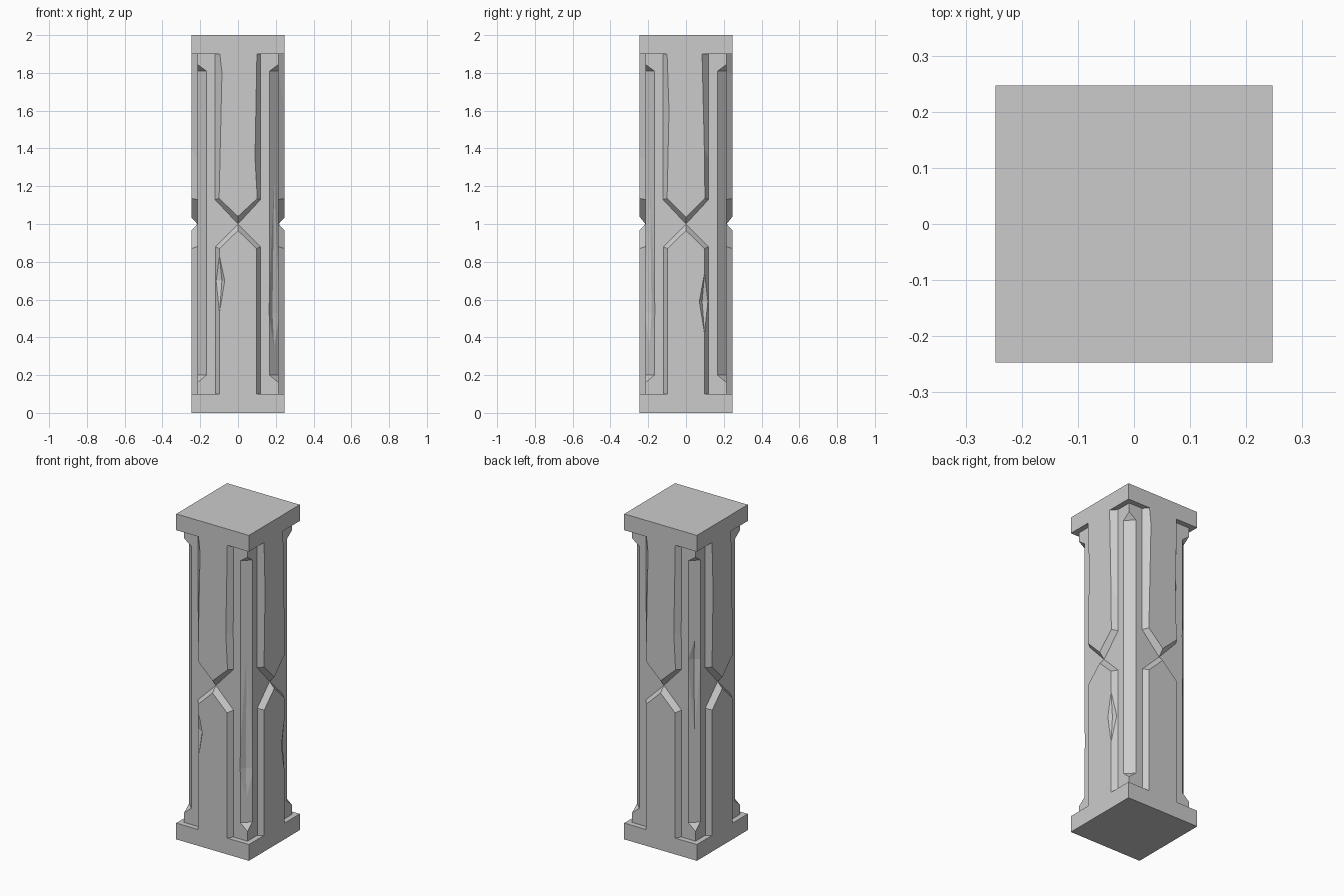
import bpy, bmesh, math
from mathutils import Matrix, Vector

cube = bpy.data.objects.get("Cube")
if cube:
    bpy.data.objects.remove(cube, do_unlink=True)

stone = bpy.data.materials.new("grey stone")
stone.use_nodes = True
GREY = (0.6, 0.6, 0.6, 1)
stone.diffuse_color = GREY
stone.node_tree.nodes["Principled BSDF"].inputs["Base Color"].default_value = GREY

HALF, CORE = 0.247, 0.215      # half width of the caps and of the shaft
CHAMFER = 0.048


def make_object(name, bm):
    bmesh.ops.recalc_face_normals(bm, faces=bm.faces)
    mesh = bpy.data.meshes.new(name)
    bm.to_mesh(mesh)
    bm.free()
    mesh.materials.append(stone)
    obj = bpy.data.objects.new(name, mesh)
    bpy.context.collection.objects.link(obj)
    return obj


def loft(name, rings):
    """Skin equal-length rings of points and close both ends."""
    bm = bmesh.new()
    loops = [[bm.verts.new(p) for p in ring] for ring in rings]
    n = len(loops[0])
    for a, b in zip(loops, loops[1:]):
        for i in range(n):
            j = (i + 1) % n
            bm.faces.new((a[i], a[j], b[j], b[i]))
    bm.faces.new(loops[0])
    bm.faces.new(loops[-1])
    bmesh.ops.remove_doubles(bm, verts=bm.verts, dist=1e-5)
    return make_object(name, bm)


def chip(target, x, y, direction, half_width, depth, z0, zm, z1):
    """Knock a long faceted chip out of the target at an edge or face."""
    out = Vector((direction[0], direction[1], 0)).normalized()
    side = Vector((-out.y, out.x, 0))
    mid = Vector((x, y, zm))
    bm = bmesh.new()
    for p in (mid + side * half_width, mid - side * half_width,
              mid - out * depth, mid + out * 0.05,
              Vector((x, y, z0)), Vector((x, y, z1))):
        bm.verts.new(p)
    bmesh.ops.convex_hull(bm, input=bm.verts)
    cutter = make_object("chip_cutter", bm)
    cutter.hide_render = True
    mod = target.modifiers.new("chip", 'BOOLEAN')
    mod.operation, mod.solver, mod.object = 'DIFFERENCE', 'EXACT', cutter
    bpy.context.view_layer.objects.active = target
    bpy.ops.object.modifier_apply(modifier=mod.name)
    bpy.data.objects.remove(cutter, do_unlink=True)


# Square slabs at both ends
def slab(name, z0, z1):
    h = HALF
    loft(name, [[(-h, -h, z), (h, -h, z), (h, h, z), (-h, h, z)] for z in (z0, z1)])


slab("base_slab", 0, 0.1)
slab("top_slab", 1.9, 2)


# Shaft with stopped chamfers on its corners
def octagon(z, c):
    h, i = CORE, CORE - c
    return [(-i, -h, z), (i, -h, z), (h, -i, z), (h, i, z),
            (i, h, z), (-i, h, z), (-h, i, z), (-h, -i, z)]


shaft = loft("shaft", [octagon(z, c) for z, c in (
    (0.1, 0), (0.16, 0), (0.2, CHAMFER), (1.81, CHAMFER), (1.845, 0), (1.9, 0))])
mid = CORE - CHAMFER / 2
chip(shaft, mid, -mid, (1, -1), 0.042, 0.012, 0.35, 0.53, 1.22)
chip(shaft, -mid, mid, (-1, 1), 0.036, 0.012, 0.75, 1.2, 1.32)


# Raised pointed panels, bevelled round the edge
def panel(name, outer, inner):
    rings = [[(u, -d, z) for u, z in loop]
             for d, loop in ((CORE - 0.01, outer), (CORE, outer), (HALF, inner))]
    return loft(name, rings)


low_outer = [(-0.12, 0.1), (0.12, 0.1), (0.12, 0.88), (0, 1), (-0.12, 0.88)]
low_inner = [(-0.098, 0.1), (0.098, 0.1), (0.098, 0.87), (0, 0.965), (-0.098, 0.87)]
top_outer = [(-0.122, 1.9), (-0.122, 1.8), (-0.122, 1.13), (0, 1),
             (0.12, 1.13), (0.118, 1.35), (0.12, 1.9)]
worn_front = [(-0.096, 1.9), (-0.085, 1.8), (-0.1, 1.135), (0, 1.04),
              (0.102, 1.135), (0.09, 1.35), (0.1, 1.9)]
worn_side = [(-0.1, 1.9), (-0.09, 1.6), (-0.1, 1.135), (0, 1.035),
             (0.1, 1.135), (0.097, 1.4), (0.085, 1.9)]

for k, face in enumerate(("front", "left", "back", "right")):
    lower = panel(face + "_lower_panel", low_outer, low_inner)
    upper = panel(face + "_upper_panel", top_outer, worn_side if k % 2 else worn_front)
    if face == "front":
        chip(lower, -0.098, -HALF, (-0.5, -0.8), 0.06, 0.024, 0.53, 0.7, 0.83)
    if face == "left":
        chip(lower, 0.098, -HALF, (0.5, -0.8), 0.06, 0.024, 0.42, 0.59, 0.74)
    turn = Matrix.Rotation(k * math.pi / 2, 4, 'Z')
    for part in (lower, upper):
        part.data.transform(turn)
